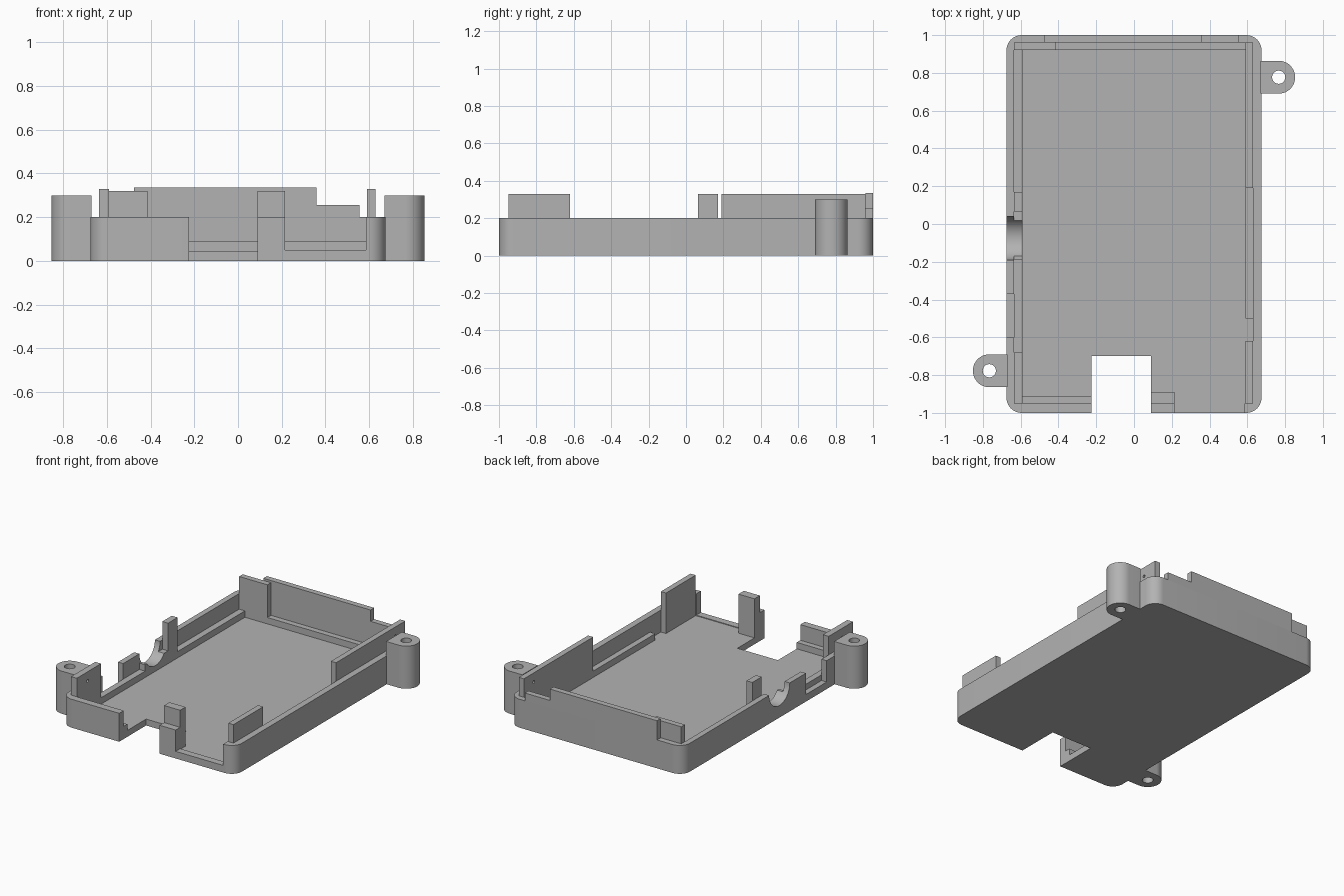
import bpy
import bmesh
import math

if "Cube" in bpy.data.objects:
    bpy.data.objects.remove(bpy.data.objects["Cube"], do_unlink=True)

GREY = (0.45, 0.45, 0.45, 1)
grey = bpy.data.materials.new("grey plastic")
grey.use_nodes = True
grey.diffuse_color = GREY
grey.node_tree.nodes["Principled BSDF"].inputs["Base Color"].default_value = GREY

FLOOR, RIM, LEDGE, CLIP = 0.045, 0.2, 0.09, 0.33


def finish(name, bm):
    bmesh.ops.recalc_face_normals(bm, faces=bm.faces[:])
    mesh = bpy.data.meshes.new(name)
    bm.to_mesh(mesh)
    bm.free()
    mesh.materials.append(grey)
    obj = bpy.data.objects.new(name, mesh)
    bpy.context.collection.objects.link(obj)
    return obj


def prism(name, points, z0, z1):
    """Extrude a flat outline from z0 up to z1."""
    bm = bmesh.new()
    face = bm.faces.new([bm.verts.new((x, y, z0)) for x, y in points])
    top = bmesh.ops.extrude_face_region(bm, geom=[face])["geom"]
    bmesh.ops.translate(bm, vec=(0, 0, z1 - z0),
                        verts=[v for v in top if isinstance(v, bmesh.types.BMVert)])
    return finish(name, bm)


def box(name, x0, x1, y0, y1, z0, z1):
    return prism(name, [(x0, y0), (x1, y0), (x1, y1), (x0, y1)], z0, z1)


def arc(cx, cy, r, start, sweep, steps):
    return [(cx + r * math.cos(start + sweep * i / steps),
             cy + r * math.sin(start + sweep * i / steps)) for i in range(steps + 1)]


def rod_x(name, x, y, z, r, length, sides=48):
    """Cylinder lying along x."""
    bpy.ops.mesh.primitive_cylinder_add(vertices=sides, radius=r, depth=length,
                                        location=(x, y, z), rotation=(0, math.pi / 2, 0))
    bpy.context.object.name = name
    return bpy.context.object


def cut(obj, *cutters):
    for cutter in cutters:
        cutter.hide_render = True
        mod = obj.modifiers.new("cut", "BOOLEAN")
        mod.operation = "DIFFERENCE"
        mod.solver = "EXACT"
        mod.object = cutter
        bpy.context.view_layer.objects.active = obj
        bpy.ops.object.modifier_apply(modifier=mod.name)
        bpy.data.objects.remove(cutter, do_unlink=True)


def smooth(obj):
    bpy.ops.object.select_all(action="DESELECT")
    obj.select_set(True)
    bpy.context.view_layer.objects.active = obj
    bpy.ops.object.shade_smooth_by_angle(angle=math.radians(30))


# Tray with rounded corners, hollowed out
outline = []
for k, (sx, sy) in enumerate([(1, 1), (-1, 1), (-1, -1), (1, -1)]):
    outline += arc(sx * 0.595, sy * 0.92, 0.08, k * math.pi / 2, math.pi / 2, 10)
tray = prism("tray", outline, 0, RIM)
cut(tray,
    box("cavity", -0.635, 0.63, -0.95, 0.96, FLOOR, 1),
    box("front_notch", -0.225, 0.09, -1.2, -0.7, -1, 1),
    box("front_opening", 0.215, 0.585, -1.2, -0.94, 0.05, 1),
    box("side_opening", -0.8, -0.63, -0.6, -0.37, 0.05, 1),
    rod_x("cable_cut", -0.65, -0.075, RIM, 0.115, 0.3))
smooth(tray)

# Low inner ledges
box("back_ledge", -0.635, 0.63, 0.92, 0.96, FLOOR, LEDGE)
box("right_ledge", -0.635, -0.59, -0.95, 0.92, FLOOR, LEDGE - 0.007)
box("right_ledge_rear", -0.635, -0.59, 0.065, 0.92, FLOOR, LEDGE)
box("right_ledge_front", -0.635, -0.59, -0.95, -0.19, FLOOR, LEDGE)
box("left_ledge", 0.59, 0.63, -0.5, 0.92, FLOOR, LEDGE)
box("front_ledge", -0.59, -0.225, -0.95, -0.91, FLOOR, LEDGE)

# Cradle thickening the wall under the cable opening
cradle = box("cable_cradle", -0.635, -0.59, -0.19, 0.065, FLOOR, 0.135)
cut(cradle, rod_x("cradle_cut", -0.61, -0.075, RIM, 0.115, 0.3))
smooth(cradle)

# Stepped raised back wall
box("back_wall_high", -0.475, 0.36, 0.96, 1.0, RIM, 0.335)
box("back_wall_step", 0.36, 0.555, 0.96, 1.0, RIM, 0.255)

# Upright clips inside the walls
box("back_clip", -0.59, -0.415, 0.92, 0.96, FLOOR, 0.32)
box("back_clip_end", -0.635, -0.59, 0.92, 0.96, FLOOR, 0.32)
box("front_post", 0.09, 0.215, -0.95, -0.89, FLOOR, 0.32)
box("left_front_clip", 0.59, 0.63, -0.95, -0.62, FLOOR, CLIP)
box("right_middle_clip", -0.635, -0.59, 0.065, 0.17, FLOOR, CLIP)
left_clip = box("left_rear_clip", 0.59, 0.63, 0.19, 0.96, FLOOR, CLIP)
right_clip = box("right_front_clip", -0.635, -0.59, -0.95, -0.68, FLOOR, CLIP)
cut(left_clip, rod_x("pin_hole", 0.61, 0.85, 0.265, 0.01, 0.2, 12))
cut(right_clip, rod_x("pin_hole", -0.61, -0.83, 0.265, 0.01, 0.2, 12))

# Screw lugs on opposite corners
for name, s in (("left_screw_lug", 1), ("right_screw_lug", -1)):
    cx, cy, r = s * 0.766, s * 0.777, 0.087
    turn = -math.pi / 2 if s > 0 else math.pi / 2
    shape = [(s * 0.67, cy - s * r)] + arc(cx, cy, r, turn, math.pi, 24) + [(s * 0.67, cy + s * r)]
    lug = prism(name, shape, 0, 0.3)
    cut(lug, prism("screw_hole", arc(cx, cy, 0.035, 0, 2 * math.pi * 23 / 24, 23), -0.1, 0.5))
    smooth(lug)
